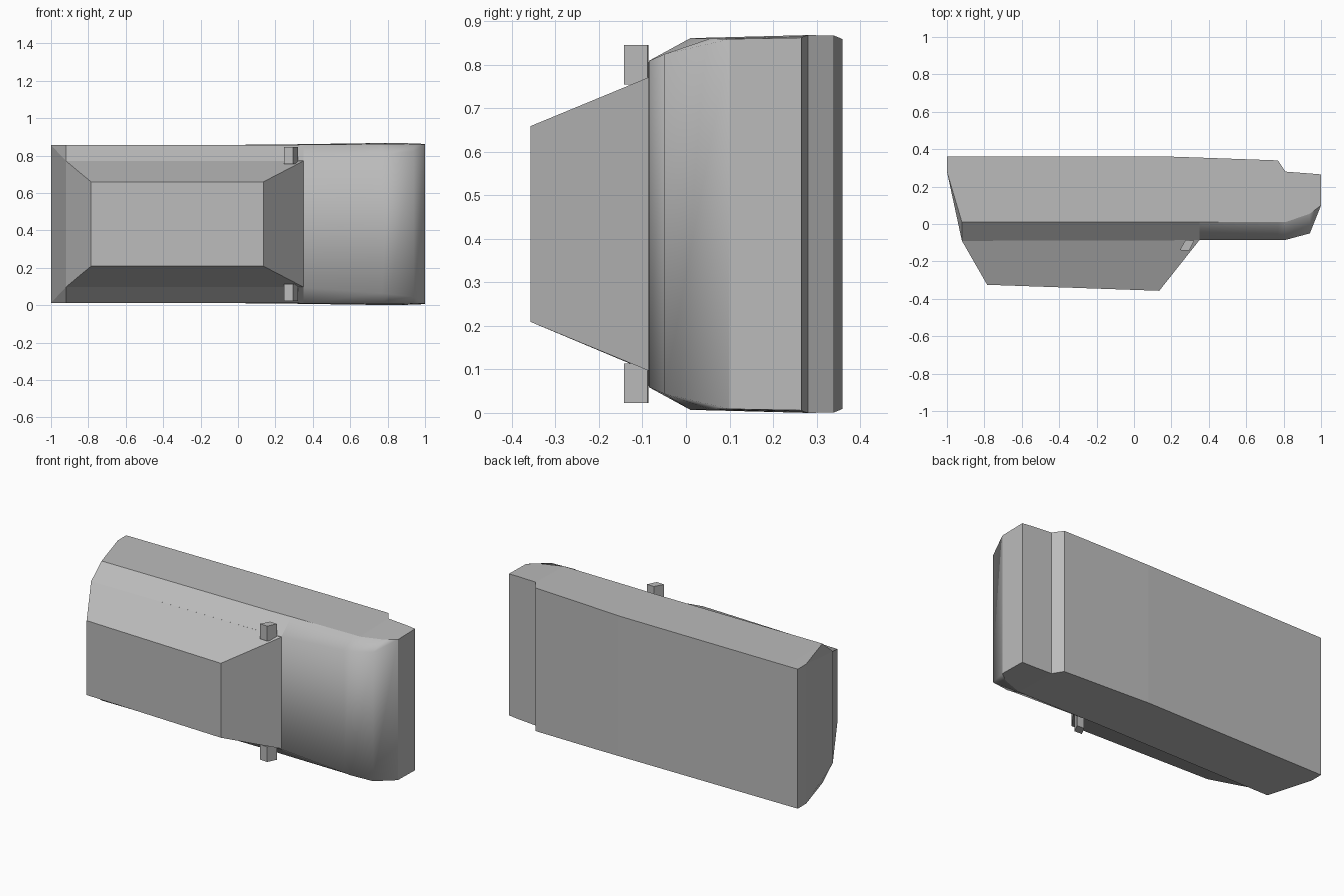
import bpy
import bmesh

cube = bpy.data.objects.get("Cube")
if cube:
    bpy.data.objects.remove(cube)

MID = 0.434  # centre plane of the car, which lies on its side

grey = bpy.data.materials.new("plain grey")
grey.use_nodes = True
grey.diffuse_color = (0.5, 0.5, 0.5, 1)
grey.node_tree.nodes["Principled BSDF"].inputs["Base Color"].default_value = (0.5, 0.5, 0.5, 1)


def finish(bm, name):
    bmesh.ops.remove_doubles(bm, verts=bm.verts, dist=0.0001)
    bmesh.ops.recalc_face_normals(bm, faces=bm.faces)
    mesh = bpy.data.meshes.new(name)
    bm.to_mesh(mesh)
    bm.free()
    mesh.materials.append(grey)
    obj = bpy.data.objects.new(name, mesh)
    bpy.context.collection.objects.link(obj)
    return obj


def prism(name, lower, upper):
    """Solid between two rings with the same number of points."""
    bm = bmesh.new()
    a = [bm.verts.new(p) for p in lower]
    b = [bm.verts.new(p) for p in upper]
    n = len(a)
    bm.faces.new(a)
    bm.faces.new(b)
    for i in range(n):
        j = (i + 1) % n
        bm.faces.new((a[i], a[j], b[j], b[i]))
    return finish(bm, name)


# Body sections: x, then depth and half width of deck, shoulder and belly
sections = [
    (-1.0, (0.28, 0.422), (0.28, 0.422), (0.36, 0.422)),
    (-0.92, (-0.09, 0.337), (0.01, 0.422), (0.36, 0.422)),
    (0.2, (-0.087, 0.337), (0.01, 0.422), (0.36, 0.424)),
    (0.35, (-0.086, 0.34), (0.01, 0.424), (0.355, 0.427)),
    (0.77, (-0.086, 0.37), (0.01, 0.427), (0.34, 0.433)),
    (0.81, (-0.085, 0.375), (0.01, 0.427), (0.28, 0.434)),
    (0.94, (-0.05, 0.39), (0.055, 0.426), (0.27, 0.431)),
    (1.0, (0.1, 0.425), (0.1, 0.425), (0.265, 0.428)),
]
bm = bmesh.new()
rings = []
for x, deck, shoulder, belly in sections:
    half = (deck, shoulder, belly)
    ring = [(x, y, MID + w) for y, w in half]
    ring += [(x, y, MID - w) for y, w in reversed(half)]
    rings.append([bm.verts.new(p) for p in ring])
for k in range(len(rings) - 1):
    a, b = rings[k], rings[k + 1]
    for i in range(6):
        j = (i + 1) % 6
        face = bm.faces.new((a[i], a[j], b[j], b[i]))
        # Rounded bonnet and nose, crisp panels elsewhere
        face.smooth = k >= 3 and i in (0, 4, 5)
bm.faces.new([rings[0][i] for i in (1, 2, 3, 4)])
bm.faces.new([rings[-1][i] for i in (1, 2, 3, 4)])
finish(bm, "body")


# Cabin with a flat roof
def rect(x0, y0, x1, y1, w):
    return [(x0, y0, MID - w), (x1, y1, MID - w), (x1, y1, MID + w), (x0, y0, MID + w)]


prism("cabin", rect(-0.92, -0.09, 0.35, -0.086, 0.337),
      rect(-0.785, -0.325, 0.135, -0.357, 0.225))

# Door mirrors
outline = [(0.245, -0.14), (0.295, -0.143), (0.322, -0.088), (0.275, -0.086)]
for name, side in (("left_mirror", 1), ("right_mirror", -1)):
    prism(name, [(x, y, MID + side * 0.32) for x, y in outline],
          [(x, y, MID + side * 0.411) for x, y in outline])
